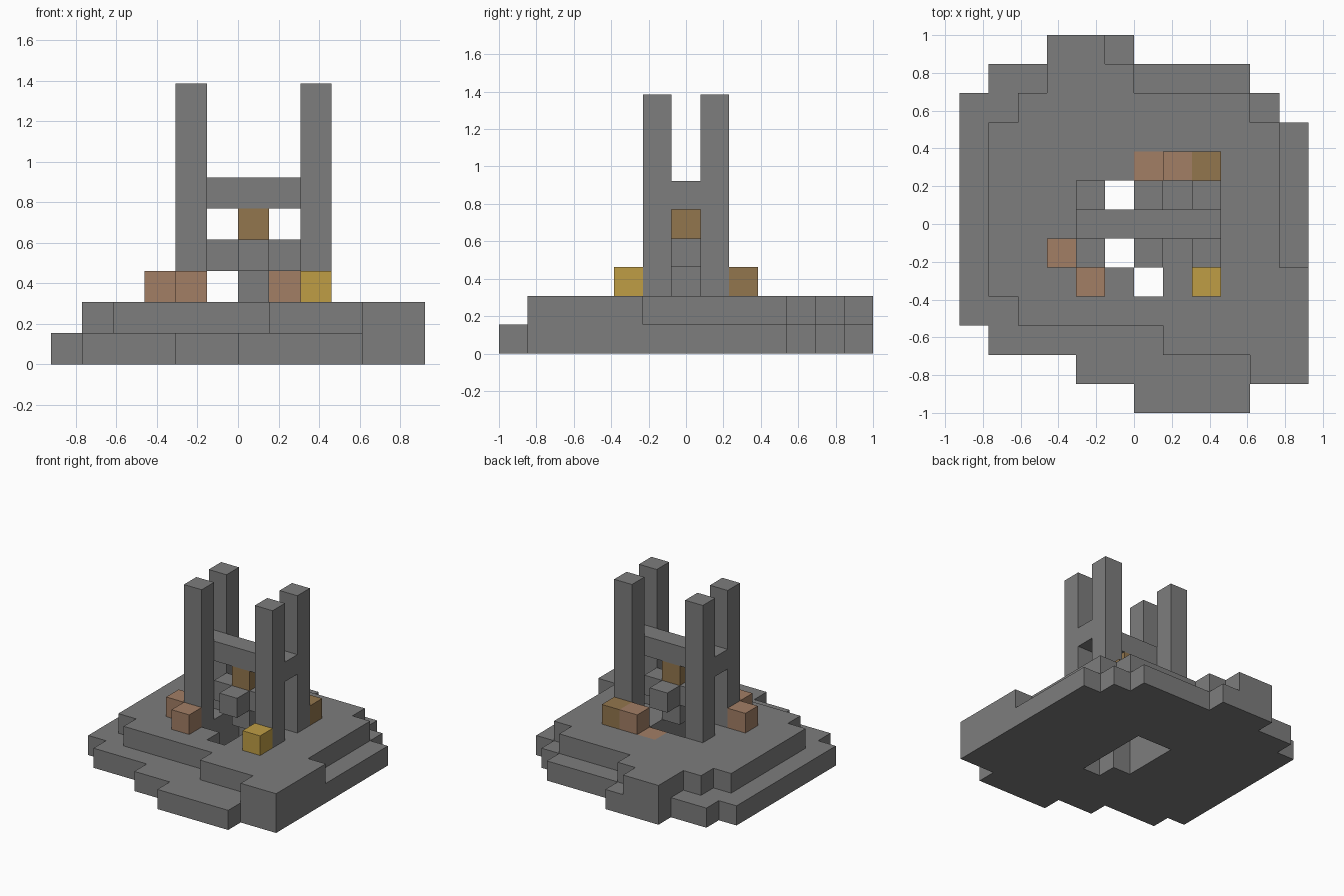
import bpy
import bmesh
from mathutils import Vector

cube = bpy.data.objects.get("Cube")
if cube:
    bpy.data.objects.remove(cube, do_unlink=True)

U = 2 / 13                          # edge length of one block
ORIGIN = Vector((-6 * U, -1, 0))    # corner of the block grid


def material(name, rgb):
    mat = bpy.data.materials.new(name)
    mat.use_nodes = True
    mat.diffuse_color = (*rgb, 1)
    mat.node_tree.nodes["Principled BSDF"].inputs["Base Color"].default_value = (*rgb, 1)
    return mat


stone = material("grey stone", (0.205, 0.205, 0.205))
clay = material("brown clay", (0.36, 0.21, 0.13))
bronze = material("dark gold", (0.29, 0.18, 0.075))
gold = material("bright gold", (0.52, 0.34, 0.06))


def box(x, y, z, w=1, d=1, h=1):
    """Grid cells filled by a box with its low corner at x, y, z."""
    return {(i, j, k) for i in range(x, x + w)
            for j in range(y, y + d) for k in range(z, z + h)}


def layer(z, rows):
    """Grid cells of a stepped slab, from (row count, start, end) runs."""
    cells, y = set(), 0
    for count, start, end in rows:
        cells |= box(start, y, z, end - start, count)
        y += count
    return cells


# Opening through both slabs
pit = box(5, 5, 0, 2, 3, 2) | box(6, 4, 0, 1, 1, 2)
sunken = box(6, 8, 1)

# Stepped ground slabs
lower = layer(0, [(1, 6, 10), (1, 4, 12), (1, 1, 12), (7, 0, 12),
                  (1, 0, 11), (1, 1, 10), (1, 3, 6)]) - pit
upper = layer(1, [(1, 0, 0), (1, 10, 12), (1, 7, 12), (1, 2, 12), (1, 1, 12),
                  (5, 1, 11), (1, 2, 10), (1, 3, 6), (1, 3, 5)]) - pit - sunken

parts = [
    ("lower_ground", lower, stone),
    ("upper_ground", upper, stone),
    ("sunken_block", sunken, clay),
    ("cross_beam", box(4, 6, 5, 5), stone),
    ("hanging_block", box(6, 6, 4), bronze),
    ("center_cross", box(5, 6, 3, 3) | box(6, 5, 3, 1, 3), stone),
    ("center_post", box(6, 6, 2), stone),
    ("left_front_block", box(8, 4, 2), gold),
    ("left_back_block", box(8, 8, 2), bronze),
    ("back_block", box(7, 8, 2), clay),
    ("right_side_block", box(3, 5, 2), clay),
    ("right_front_block", box(4, 4, 2), clay),
]

# Four tall corner pillars
for side, x in (("right", 4), ("left", 8)):
    for end, y in (("front", 5), ("back", 7)):
        parts.append((f"{end}_{side}_pillar", box(x, y, 2, h=7), stone))

occupied = set().union(*(cells for _, cells, _ in parts))


def build(name, cells, mat):
    """Mesh the exposed sides of a part's cells."""
    bm = bmesh.new()
    for cell in sorted(cells):
        center = Vector(cell) + Vector((0.5, 0.5, 0.5))
        for axis in range(3):
            for sign in (-1, 1):
                n = Vector((0, 0, 0))
                n[axis] = sign
                if tuple(int(c + s) for c, s in zip(cell, n)) in occupied:
                    continue
                a = Vector((0, 0, 0))
                a[(axis + 1) % 3] = 0.5
                b = n.cross(a)
                mid = center + n / 2
                corners = (mid + a + b, mid - a + b, mid - a - b, mid + a - b)
                bm.faces.new([bm.verts.new(ORIGIN + c * U) for c in corners])
    bmesh.ops.remove_doubles(bm, verts=bm.verts, dist=0.001)
    mesh = bpy.data.meshes.new(name)
    bm.to_mesh(mesh)
    bm.free()
    mesh.materials.append(mat)
    obj = bpy.data.objects.new(name, mesh)
    bpy.context.collection.objects.link(obj)


for part in parts:
    build(*part)
